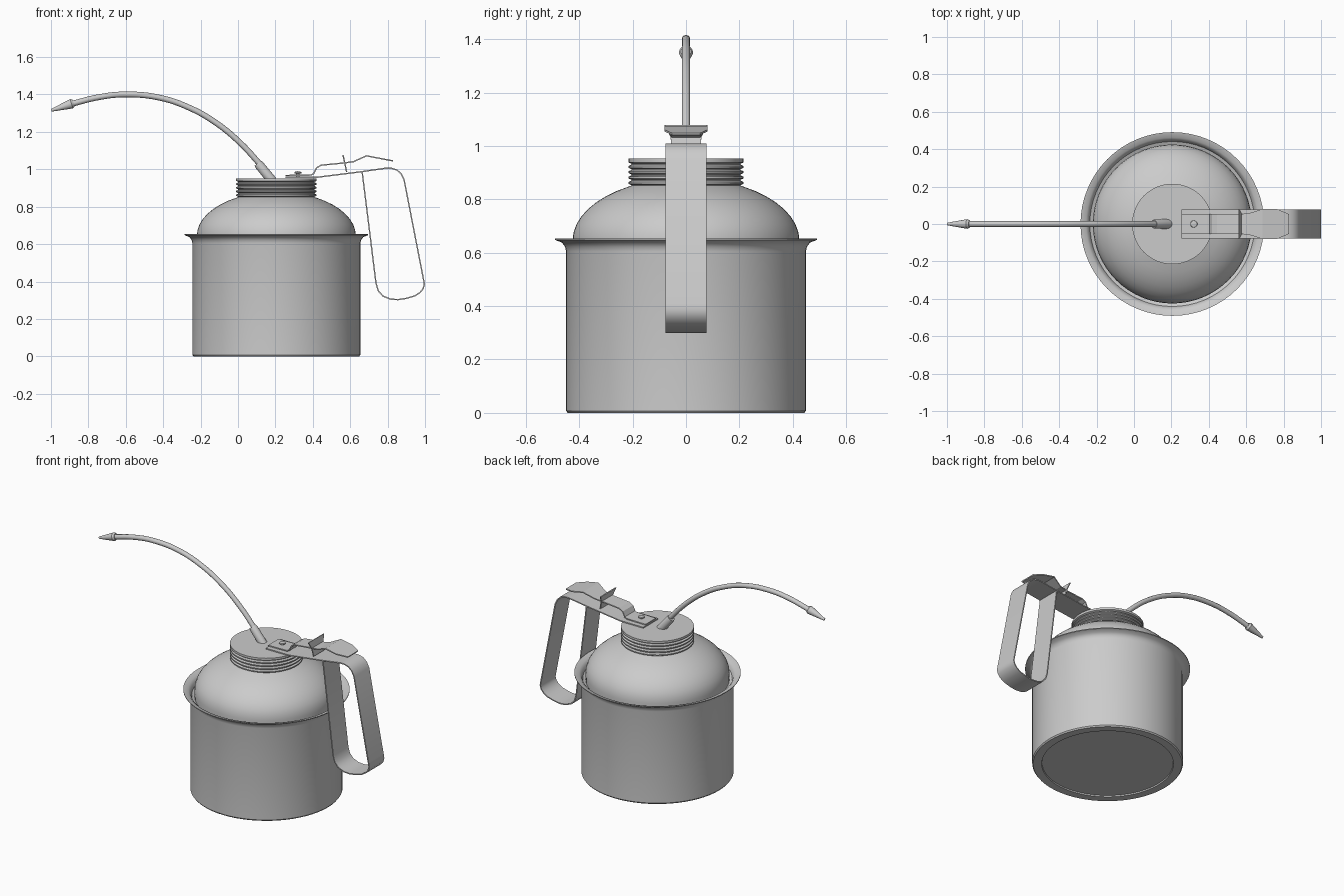
import bpy, math
from mathutils import Vector

if "Cube" in bpy.data.objects:
    bpy.data.objects.remove(bpy.data.objects["Cube"])

CX = 0.205  # axis of the can


def finish(name, verts, faces, angle=35):
    me = bpy.data.meshes.new(name)
    me.from_pydata(verts, [], faces)
    me.update()
    ob = bpy.data.objects.new(name, me)
    bpy.context.collection.objects.link(ob)
    shade(ob, angle)
    return ob


def shade(ob, angle=35):
    bpy.ops.object.select_all(action='DESELECT')
    ob.select_set(True)
    bpy.context.view_layer.objects.active = ob
    bpy.ops.object.shade_smooth_by_angle(angle=math.radians(angle))


def lathe(name, profile, origin=(CX, 0, 0), axis=(0, 0, 1), n=64, angle=35):
    """Revolve (radius, height) points about an axis; radius 0 closes an end."""
    q = Vector(axis).to_track_quat('Z', 'Y')
    verts, rings, faces = [], [], []
    for r, h in profile:
        k = 1 if r == 0 else n
        rings.append([len(verts) + i for i in range(k)])
        for i in range(k):
            a = 2 * math.pi * i / n
            verts.append(q @ Vector((r * math.cos(a), r * math.sin(a), h)) + Vector(origin))
    for a, b in zip(rings, rings[1:]):
        for i in range(n):
            j = (i + 1) % n
            f = [a[i % len(a)], a[j % len(a)], b[j % len(b)], b[i % len(b)]]
            faces.append(list(dict.fromkeys(f)))
    return finish(name, verts, faces, angle)


def strip(name, pts, thick=0.007, angle=30):
    """Bent sheet metal: (x, z, half width) points."""
    verts = [(x, s * w, z) for x, z, w in pts for s in (-1, 1)]
    faces = [(2*i, 2*i + 2, 2*i + 3, 2*i + 1) for i in range(len(pts) - 1)]
    ob = finish(name, verts, faces, angle)
    m = ob.modifiers.new("thickness", 'SOLIDIFY')
    m.thickness, m.offset = thick, 0
    bpy.ops.object.modifier_apply(modifier=m.name)
    shade(ob, angle)
    return ob


# can body with flared rim
lathe("can_body", [(0, 0.008), (0.39, 0.008), (0.392, 0), (0.443, 0), (0.449, 0.008),
                   (0.449, 0.605), (0.453, 0.622), (0.465, 0.638), (0.491, 0.648),
                   (0.491, 0.653), (0.462, 0.646), (0.448, 0.632), (0.441, 0.612),
                   (0.424, 0.605)])

# domed shoulder
dome = [(0.424, 0.605)]
for i in range(9):
    t = math.radians(60 * i / 8)
    dome.append((0.425 * math.cos(t), 0.645 + 0.235 * math.sin(t)))
lathe("dome", dome + [(0.2, 0.853)])

# screw cap with ridges
cap = [(0.2, 0.845)]
for i in range(5):
    z = 0.853 + i * 0.02
    cap += [(0.204, z), (0.215, z + 0.005), (0.215, z + 0.012), (0.204, z + 0.017)]
cap[-1] = (0.215, 0.952)
lathe("cap", cap + [(0, 0.952)])

# curved spout
path = [(0.15, 0.99), (0.008, 1.145), (-0.126, 1.254), (-0.26, 1.329),
        (-0.42, 1.383), (-0.607, 1.4), (-0.741, 1.386), (-0.9, 1.347)]
cu = bpy.data.curves.new("spout", 'CURVE')
cu.dimensions = '3D'
cu.bevel_depth, cu.bevel_resolution, cu.resolution_u = 0.0155, 4, 6
cu.use_fill_caps = True
sp = cu.splines.new('BEZIER')
sp.bezier_points.add(len(path) - 1)
for p, (x, z) in zip(sp.bezier_points, path):
    p.co = (x, 0, z)
    p.handle_left_type = p.handle_right_type = 'AUTO'
spout = bpy.data.objects.new("spout", cu)
bpy.context.collection.objects.link(spout)
bpy.ops.object.select_all(action='DESELECT')
spout.select_set(True)
bpy.context.view_layer.objects.active = spout
bpy.ops.object.convert(target='MESH')
shade(bpy.context.object, 40)

# spout collar and nozzle tip
lathe("spout_collar", [(0, 0), (0.026, 0), (0.025, 0.11), (0.022, 0.122), (0, 0.122)],
      (0.183, 0, 0.938), (-0.63, 0, 0.77), 24)
lathe("nozzle_tip", [(0, 0), (0.019, 0), (0.026, 0.012), (0.007, 0.125), (0, 0.125)],
      (-0.879, 0, 1.354), (-0.95, 0, -0.31), 24)

# handle: one looped strap fixed on the cap
loop = [(0.254, 0.957), (0.42, 0.957), (0.66, 0.987), (0.79, 1.006), (0.82, 1.006),
        (0.85, 0.996), (0.872, 0.976), (0.888, 0.944), (0.992, 0.41), (0.9965, 0.385),
        (0.99, 0.362), (0.973, 0.341), (0.945, 0.323), (0.9, 0.31), (0.855, 0.303),
        (0.815, 0.306), (0.775, 0.322), (0.75, 0.35), (0.738, 0.39), (0.664, 0.984)]
strip("handle", [(x, z, 0.077) for x, z in loop])

# thumb lever: narrow stepped arm, then a wider faceted pad
strip("lever", [(0.254, 0.967, 0.053), (0.39, 0.969, 0.053), (0.405, 0.977, 0.053),
                (0.42, 1.008, 0.053), (0.445, 1.022, 0.053), (0.57, 1.034, 0.053),
                (0.618, 1.041, 0.058), (0.687, 1.072, 0.08), (0.765, 1.057, 0.08),
                (0.828, 1.045, 0.053)], angle=10)

# upright cross plate
strip("cross_plate", [(0.581, 0.985, 0.053), (0.571, 1.034, 0.058), (0.561, 1.077, 0.08)])

# screw holding the lever
lathe("screw", [(0.009, 0.955), (0.009, 0.977), (0.019, 0.979), (0.018, 0.986), (0, 0.99)],
      (0.32, 0, 0), n=20)
